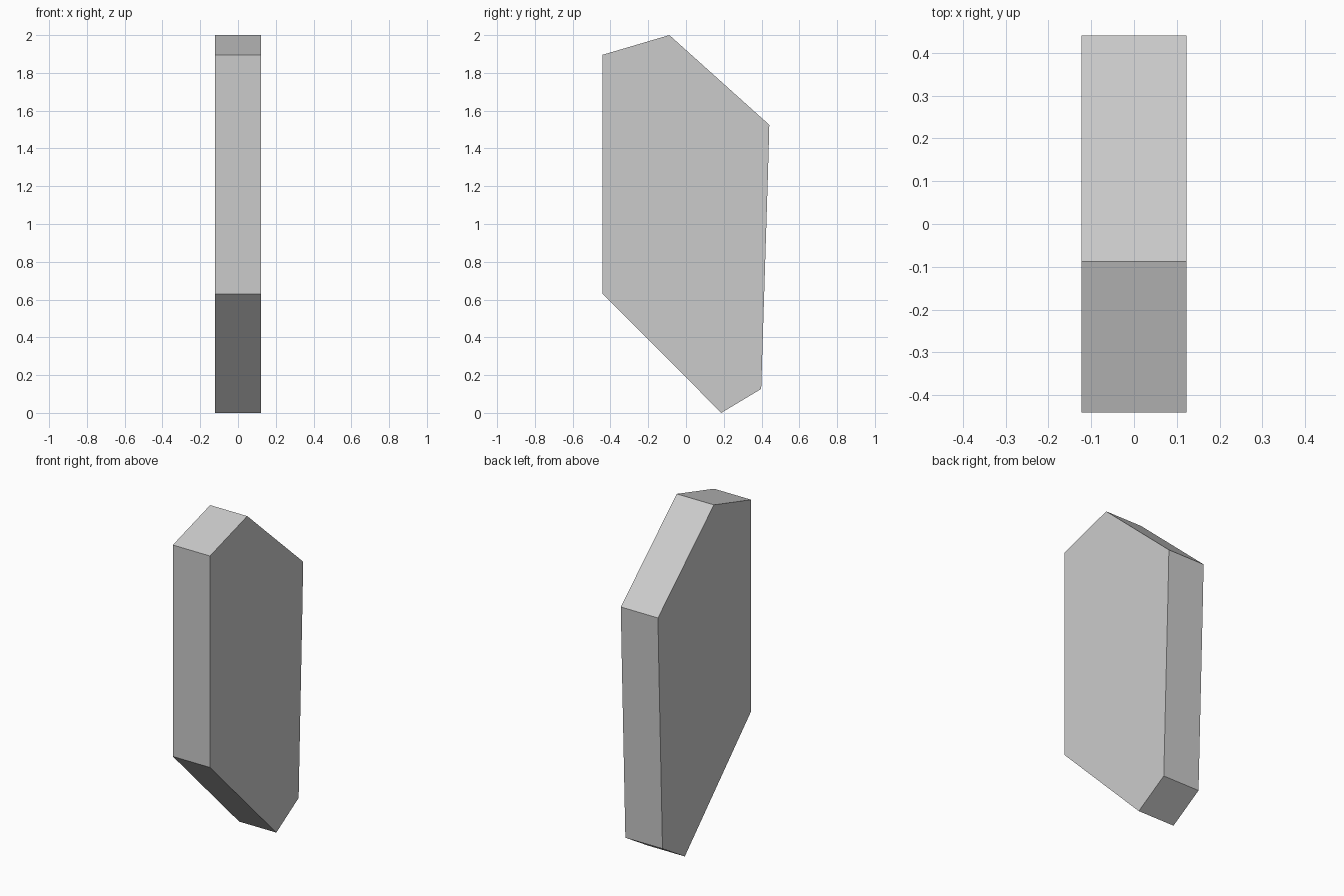
import bpy
import bmesh

if "Cube" in bpy.data.objects:
    bpy.data.objects.remove(bpy.data.objects["Cube"])

HALF_WIDTH = 0.123

# Side outline of the slab (y, z)
PROFILE = [(-0.441, 0.63), (0.187, 0.0), (0.398, 0.127), (0.434, 1.27),
           (0.441, 1.525), (-0.088, 2.0), (-0.441, 1.896)]

# Slab: extrude the outline across its width
bm = bmesh.new()
face = bm.faces.new([bm.verts.new((-HALF_WIDTH, y, z)) for y, z in PROFILE])
side = bmesh.ops.extrude_face_region(bm, geom=[face])
moved = [v for v in side["geom"] if isinstance(v, bmesh.types.BMVert)]
bmesh.ops.translate(bm, verts=moved, vec=(2 * HALF_WIDTH, 0, 0))

# Close the starting side if the extrusion consumed it
open_edges = [e for e in bm.edges if e.is_boundary]
if open_edges:
    bmesh.ops.holes_fill(bm, edges=open_edges, sides=0)
bmesh.ops.recalc_face_normals(bm, faces=bm.faces)

mesh = bpy.data.meshes.new("faceted_slab")
bm.to_mesh(mesh)
bm.free()
slab = bpy.data.objects.new("faceted_slab", mesh)
bpy.context.collection.objects.link(slab)
